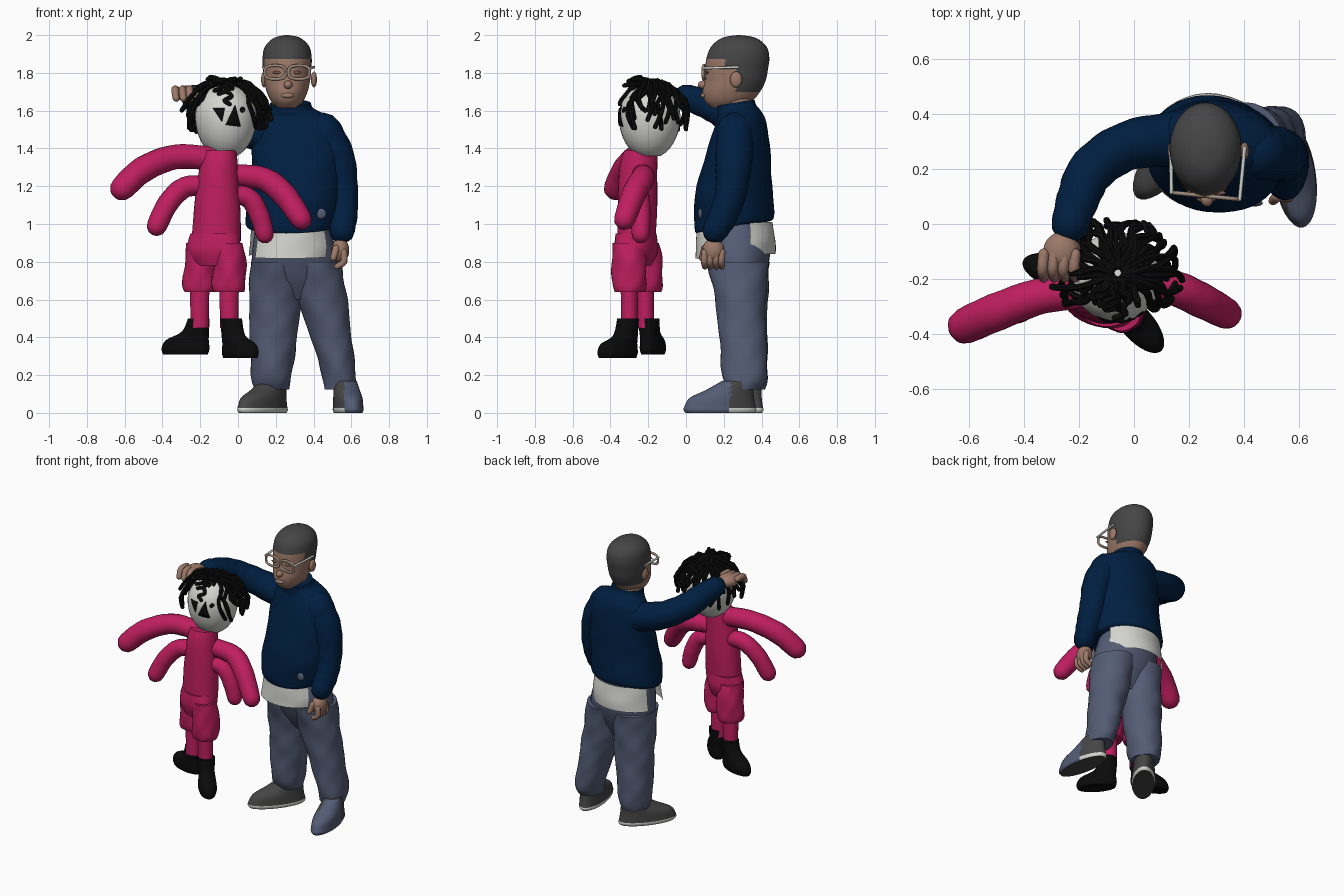
import bpy, bmesh, math, random
from mathutils import Vector, Matrix

random.seed(4)
cube = bpy.data.objects.get("Cube")
if cube:
    bpy.data.objects.remove(cube, do_unlink=True)


def material(name, r, g, b):
    m = bpy.data.materials.new(name)
    m.use_nodes = True
    m.diffuse_color = (r, g, b, 1)
    m.node_tree.nodes["Principled BSDF"].inputs["Base Color"].default_value = (r, g, b, 1)
    return m


PINK = material("pink_fabric", .52, .013, .115)
NAVY = material("navy_knit", .0, .013, .052)
DENIM = material("slate_blue", .088, .108, .178)
SKIN = material("brown_skin", .33, .19, .14)
GREY = material("dark_grey", .06, .06, .06)
WHITE = material("off_white", .66, .66, .63)
BLACK = material("black", .003, .003, .003)
FRAME = material("tan_frame", .34, .25, .2)
SHADE = material("deep_brown", .2, .1, .08)


def finish(name, bm, mats, rule=None):
    """Turn a bmesh into a smooth-shaded object; rule picks a material or None to cut."""
    bmesh.ops.recalc_face_normals(bm, faces=bm.faces)
    if rule:
        cut = []
        for f in bm.faces:
            index = rule(f.calc_center_median())
            if index is None:
                cut.append(f)
            else:
                f.material_index = index
        bmesh.ops.delete(bm, geom=cut, context='FACES')
    mesh = bpy.data.meshes.new(name)
    bm.to_mesh(mesh)
    bm.free()
    for m in mats:
        mesh.materials.append(m)
    mesh.shade_smooth()
    mesh.set_sharp_from_angle(angle=math.radians(50))
    obj = bpy.data.objects.new(name, mesh)
    bpy.context.collection.objects.link(obj)
    return obj


def spline(points, steps):
    """Catmull-Rom interpolation of tuples of any length."""
    p = [points[0]] + list(points) + [points[-1]]
    out = []
    for i in range(1, len(p) - 2):
        for k in range(steps):
            t = k / steps
            out.append([b + t / 2 * (c - a + t * (2*a - 5*b + 4*c - d + t * (3*b - a - 3*c + d)))
                        for a, b, c, d in zip(*p[i-1:i+3])])
    return out + [list(points[-1])]


def skin(name, rings, mats, rule=None):
    bm = bmesh.new()
    rows = [[bm.verts.new(v) for v in ring] for ring in rings]
    n = len(rows[0])
    for a, b in zip(rows, rows[1:]):
        for i in range(n):
            bm.faces.new((a[i], a[(i+1) % n], b[(i+1) % n], b[i]))
    bm.faces.new(rows[0])
    bm.faces.new(rows[-1])
    return finish(name, bm, mats, rule)


def loft(name, sections, mats, yaw=0, at=(0, 0, 0), rule=None, folds=0, n=32, steps=5, tilt=0):
    """Ellipses (x, y, z, rx, ry), turned by yaw and raised at the back by tilt, stacked up from at."""
    turn = Matrix.Rotation(yaw, 3, 'Z')
    rings = []
    for x, y, z, rx, ry in spline(sections, steps):
        ring = []
        for i in range(n):
            a = math.tau * i / n
            k = 1 + folds * (math.sin(3*a + 25*z) + math.sin(5*a - 38*z) * .6)
            offset = Vector((rx * k * math.cos(a), ry * k * math.sin(a), tilt * ry * math.sin(a)))
            base = Vector((x, y, z))
            if any(at):
                ring.append(Vector(at) + turn @ (base + offset))
            else:
                ring.append(base + turn @ offset)
        rings.append(ring)
    return skin(name, rings, mats, rule)


def tube(name, points, mat, n=16, steps=6, folds=0):
    """Round-ended tube through (x, y, z, radius) points."""
    path = spline(points, steps)
    pos = [Vector(p[:3]) for p in path]
    last = len(pos) - 1
    tangents = [(pos[min(i+1, last)] - pos[max(i-1, 0)]).normalized() for i in range(last + 1)]
    u = tangents[0].orthogonal().normalized()
    rings = []
    caps = [math.radians(d) for d in (85, 60, 30)]
    for i, (p, t) in enumerate(zip(pos, tangents)):
        u = (u - t * u.dot(t)).normalized()
        v = t.cross(u)
        r = path[i][3] * (1 + folds * math.sin(i * 1.7))
        spots = [(0, 1)]
        if i == 0:
            spots = [(-math.sin(c), math.cos(c)) for c in caps] + spots
        if i == last:
            spots += [(math.sin(c), math.cos(c)) for c in reversed(caps)]
        for along, wide in spots:
            rings.append([p + t * r * along + (u * math.cos(math.tau * j / n)
                          + v * math.sin(math.tau * j / n)) * r * wide for j in range(n)])
    return skin(name, rings, [mat])


def ball(name, at, size, mat):
    bm = bmesh.new()
    bmesh.ops.create_uvsphere(bm, u_segments=20, v_segments=12, radius=1,
                              matrix=Matrix.LocRotScale(Vector(at), None, Vector(size)))
    return finish(name, bm, [mat])


# Boy: head with cropped hair coloured by height
HX = .26
profile = [(1.615, .19, .05, .055), (1.65, .222, .085, .122), (1.7, .24, .108, .152),
           (1.76, .26, .122, .162), (1.82, .268, .128, .166), (1.88, .275, .13, .166),
           (1.94, .28, .117, .146), (1.985, .28, .07, .09), (2, .28, .01, .01)]
loft("boy_head", [(HX, y, z, rx, ry) for z, y, rx, ry in profile], [SKIN, GREY], steps=8, n=48,
     rule=lambda c: int(c.z > 1.87 or (c.y > .26 and c.z > 1.7) or (c.y > .21 and c.z > 1.82)))
loft("boy_neck", [(HX, .27, 1.52, .09, .09), (HX, .27, 1.72, .08, .085)], [SKIN])
ball("nose", (HX + .005, .09, 1.737), (.023, .027, .022), SKIN)
ball("lips", (HX + .003, .092, 1.68), (.034, .015, .014), SKIN)
for side, label in ((-1, "right"), (1, "left")):
    ball(label + "_ear", (HX + .01 + side * .132, .265, 1.765), (.016, .032, .042), SKIN)
    ball(label + "_eye", (HX + side * .052, .113, 1.802), (.022, .008, .008), SHADE)
    # Spectacles, turned slightly with the head
    rim = []
    for i in range(17):
        c, s = math.cos(math.tau * i / 16), math.sin(math.tau * i / 16)
        x = side * .063 + .056 * math.copysign(abs(c) ** .7, c)
        rim.append((HX + x, .102 - x * .1, 1.803 + .036 * math.copysign(abs(s) ** .7, s), .008))
    tube(label + "_glasses_rim", rim, FRAME, n=8, steps=2)
    ex = side * .124
    tube(label + "_glasses_temple", [(HX + ex, .102 - ex * .1, 1.825, .007),
                                     (HX + .008 + side * .134, .275, 1.83, .007)], WHITE, n=8)
tube("glasses_bridge", [(HX - .012, .1, 1.81, .006), (HX + .012, .1, 1.81, .006)], FRAME, n=8)

# Boy: sweater, sleeves and undershirt
loft("sweater", [(.285, .255, .985, .235, .2), (.285, .257, 1.015, .247, .21), (.3, .25, 1.15, .25, .206),
                 (.31, .262, 1.3, .24, .186), (.31, .28, 1.45, .235, .155), (.305, .285, 1.535, .215, .132),
                 (.29, .28, 1.585, .155, .112), (.28, .268, 1.61, .118, .104), (.277, .262, 1.64, .108, .1)],
     [NAVY], yaw=-.15, folds=.01, n=48, tilt=.17)
ball("hem_badge", (.44, .076, 1.055), (.028, .012, .028), DENIM)
tube("raised_sleeve", [(.16, .31, 1.47, .1), (-.02, .285, 1.52, .09), (-.15, .2, 1.59, .085),
                       (-.2, .1, 1.64, .078), (-.232, .0, 1.67, .068)], NAVY, n=24, folds=.02)
tube("hanging_sleeve", [(.45, .26, 1.49, .1), (.52, .255, 1.35, .098), (.55, .24, 1.18, .085),
                        (.555, .2, 1.05, .078), (.55, .155, .965, .068)], NAVY, n=24, folds=.02)
loft("undershirt", [(.275, .26, .83, .235, .212), (.28, .262, .9, .233, .21), (.28, .26, 1, .22, .198)],
     [WHITE], yaw=-.12, n=48, folds=.008, tilt=.06,
     rule=lambda c: None if .14 < c.y < .345 else 0)

# Boy: hands with curled fingers
ball("raised_palm", (-.265, -.1, 1.69), (.065, .07, .044), SKIN)
ball("hanging_palm", (.542, .145, .86), (.047, .058, .065), SKIN)
for i in range(4):
    x = -.328 + i * .038
    tube(f"raised_finger_{i}", [(x, -.11, 1.71, .021), (x - .005, -.165, 1.71, .02),
                                (x, -.195, 1.665, .018)], SKIN, n=10)
    y = .1 + i * .03
    tube(f"hanging_finger_{i}", [(.56, y, .85, .019), (.56, y - .003, .8, .018),
                                 (.525, y, .775, .016)], SKIN, n=10)
tube("raised_thumb", [(-.22, -.08, 1.68, .022), (-.19, -.13, 1.65, .018)], SKIN, n=10)
tube("hanging_thumb", [(.52, .1, .87, .02), (.505, .085, .82, .017)], SKIN, n=10)

# Boy: trousers
loft("trouser_seat", [(.32, .285, .6, .07, .07), (.31, .28, .69, .17, .12), (.305, .278, .76, .225, .15),
                      (.3, .272, .85, .225, .173), (.285, .265, 1, .19, .165)], [DENIM])
loft("right_trouser_leg", [(.178, .325, .125, .092, .092), (.178, .315, .2, .107, .118),
                           (.188, .308, .4, .125, .122), (.197, .3, .6, .138, .133),
                           (.2, .28, .8, .134, .165)], [DENIM], folds=.022, steps=8)
loft("left_trouser_leg", [(.54, .3, .125, .082, .09), (.535, .31, .2, .09, .118),
                          (.493, .3, .4, .108, .124), (.447, .287, .6, .132, .134),
                          (.412, .277, .8, .134, .165)], [DENIM], folds=.022, steps=8)

# Boy: trainers with dark treads and pale sole edges
trainer = [(0, 0, 0, .07, .185), (0, 0, .015, .077, .195), (0, 0, .035, .076, .19),
           (0, .01, .08, .074, .172), (0, .05, .12, .068, .128), (0, .09, .17, .058, .078)]
loft("right_trainer", trainer, [GREY, WHITE], yaw=-.66, at=(.13, .25, 0),
     rule=lambda c: int(.001 < c.z < .027))
loft("left_trainer", trainer, [GREY, WHITE, DENIM], yaw=.15, at=(.583, .18, 0),
     rule=lambda c: 2 if c.y < .24 and c.x > .56 and c.z > .001 else int(.001 < c.z < .027))

# Doll: egg-shaped head
DX, DY, DZ = -.064, -.193, 1.57


def doll_radius(z):
    return .163 * math.sqrt(max(.002, 1 - ((z - DZ) / (.17 if z > DZ else .225)) ** 2))


heights = [1.36 + .02 * i for i in range(20)]
loft("doll_head", [(DX, DY, z, doll_radius(z), doll_radius(z)) for z in heights], [WHITE], steps=2)


def patch(name, corners):
    """Thin felt shape laid on the doll's face from (x, z) corners."""
    bm = bmesh.new()
    bm.faces.new([bm.verts.new((x, 0, z)) for x, z in corners])
    bmesh.ops.triangulate(bm, faces=bm.faces)
    bmesh.ops.subdivide_edges(bm, edges=bm.edges, cuts=3, use_grid_fill=True)
    for v in bm.verts:
        v.co.y = DY - math.sqrt(max(0, doll_radius(v.co.z) ** 2 - (v.co.x - DX) ** 2)) - .005
    obj = finish(name, bm, [BLACK])
    obj.modifiers.new("thickness", 'SOLIDIFY').thickness = .004


patch("doll_eye", [(-.135, 1.615), (-.07, 1.615), (-.085, 1.54)])
patch("doll_mouth", [(-.015, 1.63), (-.065, 1.525), (.015, 1.515)])
patch("doll_dot", [(.025 + .014 * math.cos(i), 1.605 + .016 * math.sin(i)) for i in range(6)])
curl = [(-.1, 1.69), (-.06, 1.7), (-.035, 1.675), (-.07, 1.655), (-.045, 1.635)]
tube("doll_forelock", [(x, DY - math.sqrt(doll_radius(z) ** 2 - (x - DX) ** 2) - .008, z, .012)
                       for x, z in curl], BLACK, n=8)

# Doll: yarn hair fanning out from the crown
for i in range(56):
    a = math.tau * i * .618
    front = abs((a + math.pi / 2 + math.pi) % math.tau - math.pi) < .85
    end = random.uniform(.5, .8) if front else random.uniform(1.2, 1.98)
    flare = random.uniform(.0, .06) - .025 * max(0, math.sin(a))
    strand = []
    for k in range(6):
        t = k / 5
        phi = .14 + t * (end - .14)
        r = .182 + flare * t + random.uniform(-.01, .01)
        b = a + random.uniform(-.15, .15)
        strand.append((DX + .005 + r * math.sin(phi) * math.cos(b),
                       DY + .015 + r * math.sin(phi) * math.sin(b), DZ + r * math.cos(phi), .0125))
    tube(f"hair_strand_{i}", strand, BLACK, n=7, steps=2)

# Doll: torso, four arms, shorts and legs
loft("doll_torso", [(-.115, -.262, .91, .132, .1), (-.11, -.257, 1.1, .122, .104),
                    (-.103, -.252, 1.3, .102, .1), (-.098, -.24, 1.39, .09, .088)],
     [PINK], yaw=-.2, folds=.006)
arms = {"upper_right": [(-.13, -.24, 1.345, .064), (-.33, -.26, 1.355, .066), (-.5, -.32, 1.29, .069),
                        (-.612, -.37, 1.19, .066)],
        "lower_right": [(-.16, -.24, 1.2, .052), (-.28, -.25, 1.195, .056), (-.37, -.28, 1.11, .056),
                        (-.43, -.31, .99, .054)],
        "upper_left": [(-.04, -.23, 1.26, .058), (.13, -.23, 1.24, .063), (.24, -.275, 1.16, .064),
                       (.335, -.325, 1.025, .057)],
        "lower_left": [(-.04, -.25, 1.16, .05), (.06, -.245, 1.135, .053), (.115, -.24, 1.04, .053),
                       (.142, -.24, .945, .048)]}
for label, points in arms.items():
    tube("doll_arm_" + label, points, PINK, n=20, folds=.012)
loft("doll_shorts_waist", [(-.125, -.265, .78, .12, .08), (-.125, -.265, .86, .148, .108),
                           (-.12, -.262, .95, .135, .103)], [PINK], yaw=-.4, folds=.02)
for label, x, y, toe, yaw, low in (("right", -.203, -.215, (-.278, -.175), -1.88, .31),
                                   ("left", -.047, -.3, (.012, -.362), .72, .29)):
    loft(label + "_shorts_leg", [(x, y, .64, .08, .08), (x, y, .68, .089, .09),
                                 (x + .005, y, .8, .084, .092), (x, y - .01, .9, .07, .08)],
         [PINK], folds=.035)
    loft(label + "_doll_leg", [(x, y, .45, .048, .044), (x, y, .7, .052, .046)], [PINK])
    loft(label + "_boot", [(0, 0, 0, .052, .123), (0, 0, .03, .06, .132), (0, .01, .075, .057, .118),
                           (0, .055, .12, .053, .074), (0, .074, .5 - low, .058, .058)],
         [BLACK], yaw=yaw, at=(*toe, low))
